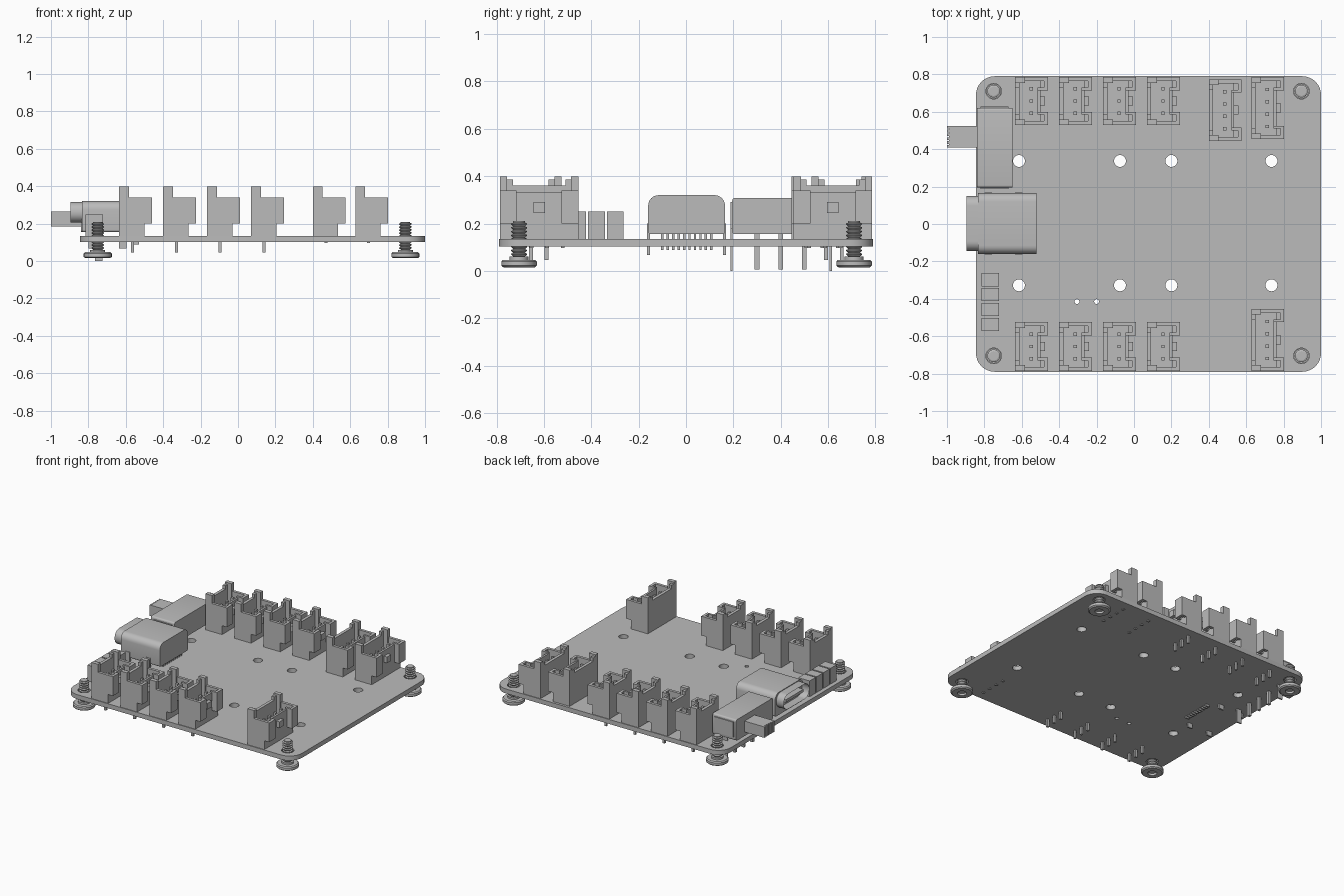
import bpy, bmesh, math
from mathutils import Matrix

cube = bpy.data.objects.get("Cube")
if cube:
    bpy.data.objects.remove(cube)

grey = bpy.data.materials.new("plain_grey")
grey.use_nodes = True
grey.diffuse_color = (0.5, 0.5, 0.5, 1)
grey.node_tree.nodes["Principled BSDF"].inputs["Base Color"].default_value = (0.5, 0.5, 0.5, 1)

BOTTOM, TOP = 0.102, 0.135


def finish(name, bm, smooth=False):
    mesh = bpy.data.meshes.new(name)
    bmesh.ops.recalc_face_normals(bm, faces=bm.faces)
    bm.to_mesh(mesh)
    bm.free()
    obj = bpy.data.objects.new(name, mesh)
    bpy.context.collection.objects.link(obj)
    mesh.materials.append(grey)
    if smooth:
        shade(obj)
    return obj


def shade(obj):
    bpy.ops.object.select_all(action='DESELECT')
    obj.select_set(True)
    bpy.context.view_layer.objects.active = obj
    bpy.ops.object.shade_smooth_by_angle(angle=math.radians(35))


def box(bm, x, y, z):
    """Add a box from three (low, high) ranges."""
    size = [b - a for a, b in (x, y, z)]
    mid = [(a + b) / 2 for a, b in (x, y, z)]
    bmesh.ops.create_cube(bm, size=1, matrix=Matrix.Translation(mid) @ Matrix.Diagonal((*size, 1)))


def arc(cx, cy, r, start, end, n):
    return [(cx + r * math.cos(math.radians(start + (end - start) * i / n)),
             cy + r * math.sin(math.radians(start + (end - start) * i / n))) for i in range(n + 1)]


def rounded(x, y, rads, n=6):
    """Rounded rectangle, radii for upper right, upper left, lower left, lower right."""
    corners = ((1, 1), (0, 1), (0, 0), (1, 0))
    pts = []
    for i, ((a, b), r) in enumerate(zip(corners, rads)):
        cx = x[a] + (-r if a else r)
        cy = y[b] + (-r if b else r)
        pts += arc(cx, cy, r, 90 * i, 90 * i + 90, n) if r else [(cx, cy)]
    return pts


def prism_x(bm, pts, x0, x1):
    """Extrude a y-z outline along x and return the cap at x0."""
    cap = bm.faces.new([bm.verts.new((x0, y, z)) for y, z in pts])
    other = bm.faces.new([bm.verts.new((x1, y, z)) for y, z in reversed(pts)])
    a, b = list(cap.verts), list(reversed(other.verts))
    for i in range(len(a)):
        j = (i + 1) % len(a)
        bm.faces.new((a[i], a[j], b[j], b[i]))
    return cap


def lathe(bm, profile, x, y, n=24):
    """Revolve an (r, z) profile that starts and ends on the axis."""
    verts = [bm.verts.new((x + r, y, z)) for r, z in profile]
    edges = [bm.edges.new(p) for p in zip(verts, verts[1:])]
    bmesh.ops.spin(bm, geom=verts + edges, cent=(x, y, 0), axis=(0, 0, 1),
                   angle=math.tau, steps=n, use_merge=True)
    bmesh.ops.remove_doubles(bm, verts=bm.verts, dist=1e-5)


# Circuit board: rounded plate with drilled holes
SCREWS = [(x, y) for x in (-0.75, 0.895) for y in (-0.705, 0.71)]
curve = bpy.data.curves.new("board", 'CURVE')
curve.dimensions, curve.fill_mode = '2D', 'BOTH'
curve.extrude = (TOP - BOTTOM) / 2
loops = [rounded((-0.845, 1), (-0.79, 0.79), [0.1] * 4, 8)]
holes = [(x, y, 0.032) for x in (-0.615, -0.075, 0.2, 0.735) for y in (-0.328, 0.337)]
holes += [(x, y, 0.042) for x, y in SCREWS] + [(x, -0.415, 0.013) for x in (-0.305, -0.2)]
loops += [arc(x, y, r, 0, 360, 20)[:-1] for x, y, r in holes]
for pts in loops:
    spline = curve.splines.new('POLY')
    spline.points.add(len(pts) - 1)
    for p, (x, y) in zip(spline.points, pts):
        p.co = (x, y, (TOP + BOTTOM) / 2, 1)
    spline.use_cyclic_u = True
shape = bpy.data.objects.new("board_outline", curve)
bpy.context.collection.objects.link(shape)
bpy.context.view_layer.update()
for p_mesh in [bpy.data.meshes.new_from_object(shape.evaluated_get(bpy.context.evaluated_depsgraph_get()))]:
    bm = bmesh.new()
    bm.from_mesh(p_mesh)
    bmesh.ops.remove_doubles(bm, verts=bm.verts, dist=1e-5)
    bmesh.ops.translate(bm, verts=bm.verts,
                        vec=(0, 0, TOP - max(v.co.z for v in bm.verts)))
bpy.data.objects.remove(shape)
finish("board", bm, True)

# Corner screws: socketed round head below, collar, ridged shank
profile = [(0, 0.03), (0.03, 0.03), (0.03, 0.015), (0.066, 0.015), (0.075, 0.022),
           (0.075, 0.04), (0.068, 0.047), (0.04, 0.047), (0.04, 0.06), (0.024, 0.06)]
for i in range(9):
    z = 0.065 + i * 0.016
    profile += [(0.034, z + 0.004), (0.034, z + 0.007), (0.025, z + 0.011)]
profile += [(0.025, 0.21), (0, 0.21)]
for i, (x, y) in enumerate(SCREWS):
    bm = bmesh.new()
    lathe(bm, profile, x, y)
    finish(f"corner_screw_{i + 1}", bm, True)


# Keyed pin headers
def header(name, cx, y0, y1, pins):
    bm = bmesh.new()
    l, r, lip, cy = cx - 0.085, cx + 0.05, cx + 0.09, (y0 + y1) / 2
    box(bm, (l, r), (y0, y1), (TOP, 0.21))
    box(bm, (l, l + 0.022), (y0, y1), (0.2, 0.36))
    half = (y1 - y0) / 2
    for s in (-1, 1):
        def side(a, b):
            """Range measured inward from one end."""
            return tuple(sorted((cy + s * (half - a), cy + s * (half - b))))
        box(bm, (l, lip), side(0, 0.02), (0.2, 0.34))
        box(bm, (l, l + 0.052), side(0, 0.03), (0.2, 0.398))
        box(bm, (l, l + 0.022), side(0.03, 0.055), (0.3, 0.385))
        box(bm, (lip - 0.02, lip), side(0, 0.07), (0.2, 0.34))
        box(bm, (r - 0.015, lip), side(0.055, 0.07), (0.2, 0.34))
    box(bm, (r - 0.015, r), (y0 + 0.06, y1 - 0.06), (0.2, 0.33))
    box(bm, (r, r + 0.025), (cy - 0.024, cy + 0.024), (0.245, 0.29))
    for i in range(pins):
        y = cy + (i - (pins - 1) / 2) * 0.066
        box(bm, (cx - 0.009, cx + 0.009), (y - 0.009, y + 0.009), (0.2, 0.32))
        low = 0.045 if pins == 3 else 0.096
        box(bm, (cx - 0.023, cx - 0.007), (y - 0.008, y + 0.008), (low, TOP))
    finish(name, bm)


for i in range(4):
    x = -0.55 + i * 0.235
    header(f"front_header_{i + 1}", x, -0.785, -0.525, 3)
    header(f"back_header_{i + 1}", x, 0.53, 0.785, 3)
header("front_wide_header", 0.712, -0.785, -0.455, 4)
header("back_wide_header_inner", 0.485, 0.445, 0.772, 4)
header("back_wide_header_outer", 0.712, 0.455, 0.785, 4)

# Side port: rounded shell, hollow mouth with tongue
bm = bmesh.new()
prism_x(bm, rounded((-0.16, 0.165), (0.155, 0.32), (0.045, 0.045, 0.012, 0.012)), -0.835, -0.52)
mouth = prism_x(bm, rounded((-0.145, 0.15), (0.205, 0.315), [0.052] * 4, 8), -0.895, -0.83)
bmesh.ops.inset_region(bm, faces=[mouth], thickness=0.012)
bmesh.ops.translate(bm, verts=mouth.verts, vec=(0.062, 0, 0))
finish("port_shell", bm, True)
bm = bmesh.new()
box(bm, (-0.88, -0.82), (-0.1, 0.105), (0.25, 0.27))
finish("port_tongue", bm)
bm = bmesh.new()
for x in (-0.78, -0.615):
    for y in (-0.158, 0.163):
        box(bm, (x - 0.02, x + 0.02), (y - 0.006, y + 0.006), (0.068, 0.2))
for i in range(10):
    y = -0.1 + i * 0.023
    box(bm, (-0.56, -0.53), (y - 0.005, y + 0.005), (0.088, 0.16))
finish("port_legs", bm)

# Slide switch: body, notched lever, blades and tabs
bm = bmesh.new()
prism_x(bm, rounded((0.195, 0.62), (0.155, 0.308), [0.012] * 4, 4), -0.84, -0.65)
box(bm, (-0.82, -0.67), (0.188, 0.627), (0.18, 0.29))
finish("switch_body", bm, True)
bm = bmesh.new()
box(bm, (-0.99, -0.8), (0.408, 0.525), (0.185, 0.265))
for i in range(6):
    y = 0.408 + i * 0.0205
    box(bm, (-1.0, -0.98), (y, y + 0.0145), (0.185, 0.265))
finish("switch_lever", bm)
bm = bmesh.new()
for y in (0.3, 0.4, 0.5):
    box(bm, (-0.755, -0.735), (y - 0.01, y + 0.01), (0.005, 0.16))
for y in (0.192, 0.611):
    box(bm, (-0.765, -0.725), (y - 0.005, y + 0.005), (0, 0.2))
finish("switch_legs", bm)

# Row of four edge chips
for i in range(4):
    bm = bmesh.new()
    y = -0.263 - i * 0.08
    box(bm, (-0.815, -0.723), (y - 0.07, y), (TOP, 0.25))
    finish(f"edge_chip_{i + 1}", bm)
